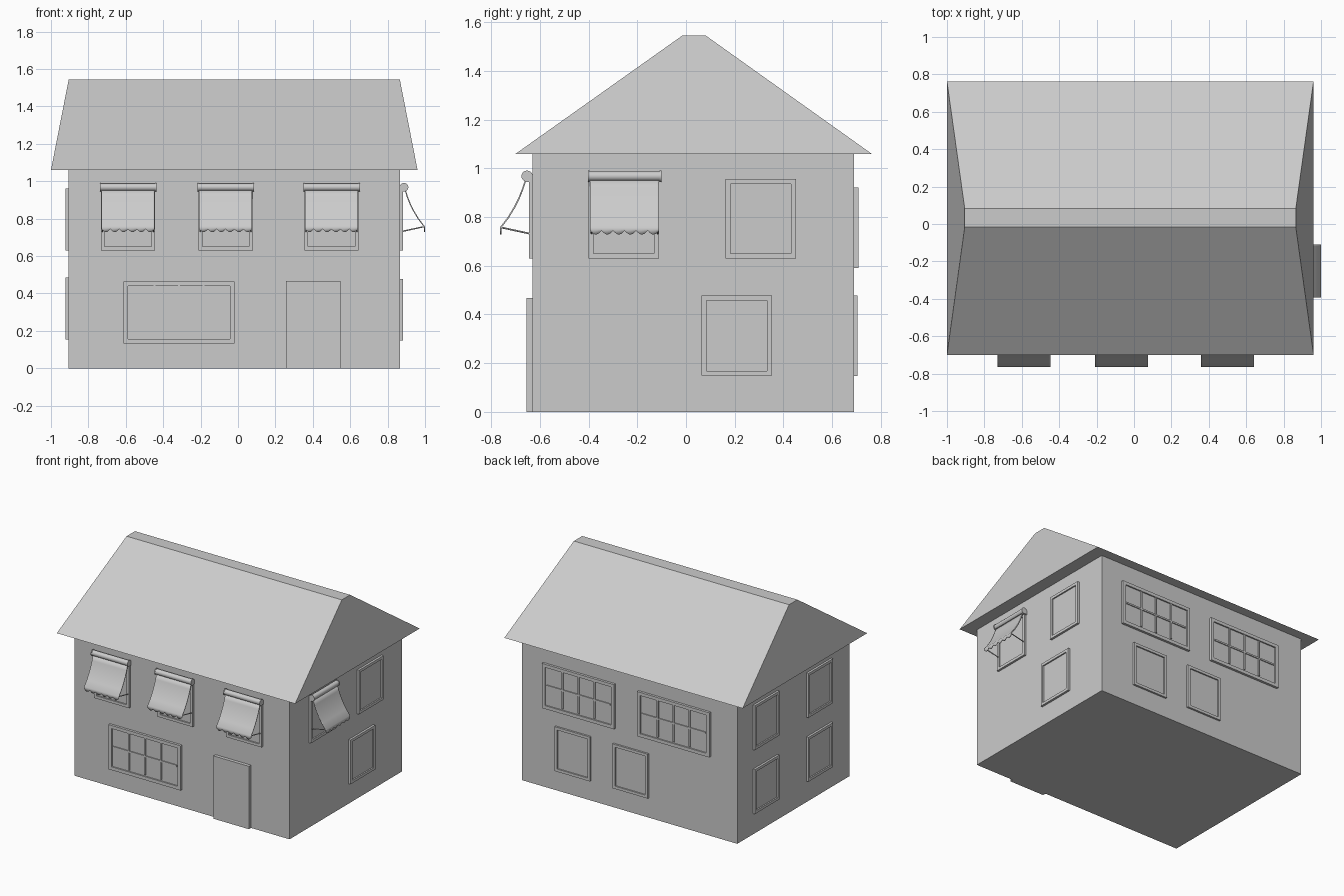
import bpy, bmesh, math
from mathutils import Matrix, Vector

if "Cube" in bpy.data.objects:
    bpy.data.objects.remove(bpy.data.objects["Cube"])

X0, X1, Y0, Y1, EAVE = -0.905, 0.865, -0.63, 0.69, 1.06


def wall(x, y, deg):
    # wall space: x along the wall, -y outwards, z up
    return Matrix.Translation((x, y, 0)) @ Matrix.Rotation(math.radians(deg), 4, 'Z')


FRONT, RIGHT = wall(0, Y0, 0), wall(X1, 0, 90)
BACK, LEFT = wall(0, Y1, 180), wall(X0, 0, -90)


def finish(bm, name, matrix=Matrix(), smooth=False):
    bmesh.ops.recalc_face_normals(bm, faces=bm.faces)
    me = bpy.data.meshes.new(name)
    bm.to_mesh(me)
    bm.free()
    if smooth:
        me.shade_smooth()
        me.set_sharp_from_angle(angle=math.radians(35))
    ob = bpy.data.objects.new(name, me)
    ob.matrix_world = matrix
    bpy.context.collection.objects.link(ob)
    return ob


def add_box(bm, x0, x1, y0, y1, z0, z1):
    m = Matrix.Translation(((x0 + x1) / 2, (y0 + y1) / 2, (z0 + z1) / 2))
    m = m @ Matrix.Diagonal((x1 - x0, y1 - y0, z1 - z0, 1))
    return bmesh.ops.create_cube(bm, size=1, matrix=m)['verts']


def add_rod(bm, a, b, r, seg=8):
    a, b = Vector(a), Vector(b)
    d = b - a
    m = Matrix.Translation((a + b) / 2) @ d.to_track_quat('Z', 'Y').to_matrix().to_4x4()
    bmesh.ops.create_cone(bm, cap_ends=True, segments=seg, radius1=r, radius2=r,
                          depth=d.length, matrix=m)


def window(name, w, cx, z0, z1, width=0.29, depth=0.016, grid=False):
    # frame block whose front face is inset and pushed in to form the pane
    bm = bmesh.new()
    x0, x1 = cx - width / 2, cx + width / 2
    add_box(bm, x0, x1, -depth, 0, z0, z1)
    bm.normal_update()
    face = min(bm.faces, key=lambda f: f.calc_center_median().y)
    t = 0.035 if grid else 0.029
    bmesh.ops.inset_region(bm, faces=[face], thickness=t)
    if grid:
        for v in face.verts:
            if v.co.z > (z0 + z1) / 2:
                v.co.z = z1 - 0.024
    pane = bmesh.ops.extrude_discrete_faces(bm, faces=[face])['faces'][0]
    bmesh.ops.translate(bm, verts=pane.verts, vec=(0, 0.01, 0))
    if grid:
        # glazing bars
        a, b, lo, hi, h = x0 + t, x1 - t, z0 + t, z1 - 0.024, 0.006
        for i in (1, 2, 3):
            x = a + (b - a) * i / 4
            add_box(bm, x - h, x + h, -depth + 0.002, -0.002, lo, hi)
        z = (lo + hi) / 2
        add_box(bm, a, b, -depth + 0.003, -0.002, z - h, z + h)
    finish(bm, name, w)


def awning(name, w, cx):
    m = w @ Matrix.Translation((cx, 0, 0))
    # roller with end caps
    bm = bmesh.new()
    add_rod(bm, (-0.144, -0.023, 0.968), (0.144, -0.023, 0.968), 0.02, 20)
    for s in (-1, 1):
        add_rod(bm, (s * 0.144, -0.023, 0.968), (s * 0.151, -0.023, 0.968), 0.023, 20)
        add_box(bm, s * 0.145 - 0.004, s * 0.145 + 0.004, -0.03, 0, 0.945, 0.968)
    finish(bm, name + "_roller", m, True)
    # sagging cloth with scalloped valance
    profile = [(0.028, 0.955), (0.04, 0.918), (0.056, 0.878), (0.076, 0.838),
               (0.101, 0.797), (0.131, 0.758), (0.132, 0.75)]
    bm = bmesh.new()
    cols, half, rows = 36, 0.142, []
    for d, z in profile:
        rows.append([bm.verts.new((-half + 2 * half * i / cols, -d, z))
                     for i in range(cols + 1)])
    rows.append([bm.verts.new((v.co.x, -0.132,
                               0.744 - 0.016 * abs(math.sin(math.pi * i / 6))))
                 for i, v in enumerate(rows[-1])])
    for r, s in zip(rows, rows[1:]):
        for i in range(cols):
            bm.faces.new((r[i], r[i + 1], s[i + 1], s[i]))
    cloth = finish(bm, name + "_cloth", m, True)
    mod = cloth.modifiers.new("thickness", 'SOLIDIFY')
    mod.thickness, mod.offset = 0.006, 0
    # folding arms and front bar
    bm = bmesh.new()
    for s in (-1, 1):
        add_rod(bm, (s * 0.136, -0.012, 0.732), (s * 0.136, -0.128, 0.757), 0.0035)
    add_rod(bm, (-0.14, -0.128, 0.757), (0.14, -0.128, 0.757), 0.004)
    finish(bm, name + "_arms", m, True)


# walls
bm = bmesh.new()
add_box(bm, X0, X1, Y0, Y1, 0, EAVE)
finish(bm, "walls")

# roof: block tapered to a narrow flat ridge
bm = bmesh.new()
for v in add_box(bm, -1.0, 0.96, -0.70, 0.763, EAVE, 1.545):
    if v.co.z > 1.3:
        v.co.x = X1 if v.co.x > 0 else X0
        v.co.y = 0.082 if v.co.y > 0 else -0.016
finish(bm, "roof")

# door
bm = bmesh.new()
add_box(bm, 0.257, 0.548, -0.025, 0, 0, 0.467)
finish(bm, "door", FRONT)

# front wall
for i, x in enumerate((-0.588, -0.066, 0.50)):
    window(f"front_upper_window_{i}", FRONT, x, 0.63, 0.96)
    awning(f"front_awning_{i}", FRONT, x)
window("front_wide_window", FRONT, -0.315, 0.133, 0.465, 0.594, 0.018, True)

# right wall
window("right_awning_window", RIGHT, -0.255, 0.63, 0.957)
awning("right_awning", RIGHT, -0.252)
window("right_upper_window", RIGHT, 0.307, 0.63, 0.957)
window("right_lower_window", RIGHT, 0.209, 0.148, 0.477)

# left wall (wall x runs towards -y)
for i, y in enumerate((0.362, -0.268)):
    window(f"left_upper_window_{i}", LEFT, -y, 0.63, 0.96)
    window(f"left_lower_window_{i}", LEFT, -y, 0.155, 0.485)

# back wall (wall x runs towards -x)
for i, x in enumerate((0.393, -0.39)):
    window(f"back_wide_window_{i}", BACK, -x, 0.59, 0.922, 0.594, 0.018, True)
for i, x in enumerate((0.443, -0.033)):
    window(f"back_lower_window_{i}", BACK, -x, 0.147, 0.477, depth=0.014)
